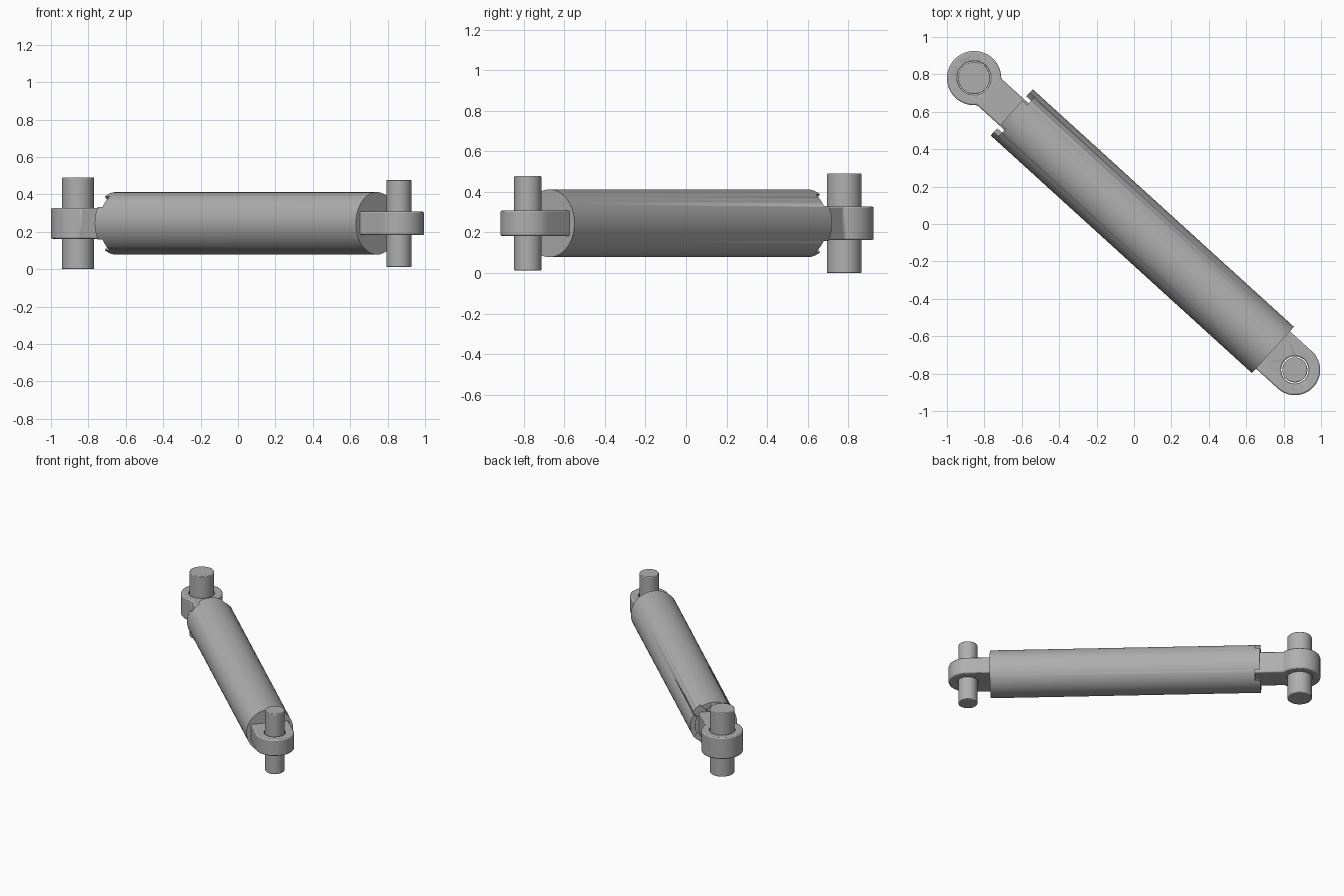
import bpy, bmesh, math
from mathutils import Matrix, Vector

cube = bpy.data.objects.get("Cube")
if cube:
    bpy.data.objects.remove(cube)

steel = bpy.data.materials.new("brushed_grey")
steel.use_nodes = True
grey = (0.43, 0.43, 0.43, 1)
steel.diffuse_color = grey
steel.node_tree.nodes["Principled BSDF"].inputs["Base Color"].default_value = grey

# Local frame: x runs from the large eye to the small eye
EYE_A, EYE_B = Vector((-0.855, 0.78, 0.245)), Vector((0.86, -0.78, 0.245))
SPAN = (EYE_B - EYE_A).length
ANGLE = math.atan2(EYE_B.y - EYE_A.y, EYE_B.x - EYE_A.x)
FRAME = Matrix.Translation(EYE_A) @ Matrix.Rotation(ANGLE, 4, 'Z')
ALONG = Matrix.Rotation(math.pi / 2, 4, 'Y')


def finish(name, bm, helper=False):
    mesh = bpy.data.meshes.new(name)
    bmesh.ops.recalc_face_normals(bm, faces=bm.faces)
    bm.to_mesh(mesh)
    bm.free()
    mesh.transform(FRAME)
    mesh.materials.append(steel)
    ob = bpy.data.objects.new(name, mesh)
    bpy.context.collection.objects.link(ob)
    ob.hide_render = helper
    if helper:
        ob.hide_set(True)
    return ob


def cylinder(name, radius, depth, matrix, helper=False):
    bm = bmesh.new()
    bmesh.ops.create_cone(bm, cap_ends=True, segments=64, radius1=radius,
                          radius2=radius, depth=depth, matrix=matrix)
    return finish(name, bm, helper)


def box(name, size, matrix):
    bm = bmesh.new()
    bmesh.ops.create_cube(bm, size=1, matrix=matrix @ Matrix.Diagonal((*size, 1)))
    return finish(name, bm, True)


def cut(ob, cutter):
    mod = ob.modifiers.new("cut", 'BOOLEAN')
    mod.operation = 'DIFFERENCE'
    mod.solver = 'EXACT'
    mod.object = cutter


def soften(ob, width):
    mod = ob.modifiers.new("bevel", 'BEVEL')
    mod.width = width
    mod.segments = 2
    mod.limit_method = 'ANGLE'
    mod.angle_limit = math.radians(40)
    bpy.ops.object.select_all(action='DESELECT')
    ob.select_set(True)
    bpy.context.view_layer.objects.active = ob
    bpy.ops.object.shade_smooth_by_angle(angle=math.radians(35))


def lug(name, x, radius, half_width, height, reach, bore):
    # Round eye with a straight shank running towards +reach or -reach
    side = math.copysign(1, reach)
    start = math.asin(min(1, half_width / radius))
    outline = []
    for i in range(49):
        a = start + (2 * math.pi - 2 * start) * i / 48
        outline.append((x + side * radius * math.cos(a), radius * math.sin(a)))
    outline += [(x + reach, -half_width), (x + reach, half_width)]
    bm = bmesh.new()
    face = bm.faces.new([bm.verts.new((px, py, -height / 2)) for px, py in outline])
    top = bmesh.ops.extrude_face_region(bm, geom=[face])["geom"]
    bmesh.ops.translate(bm, vec=(0, 0, height),
                        verts=[v for v in top if isinstance(v, bmesh.types.BMVert)])
    ob = finish(name, bm)
    cut(ob, cylinder(name + "_bore", bore, 1, Matrix.Translation((x, 0, 0)), True))
    soften(ob, 0.008)


# Barrel with a recessed, notched gland at the rod end
HEAD, TAIL = 0.272, 2.16
barrel = cylinder("barrel", 0.167, TAIL - HEAD,
                  Matrix.Translation(((HEAD + TAIL) / 2, 0, 0)) @ ALONG)
cut(barrel, cylinder("gland_recess", 0.13, 0.07,
                     Matrix.Translation((HEAD, 0, 0)) @ ALONG, True))
for i, turn in enumerate((45, -45)):
    cut(barrel, box("gland_notch_%d" % (i + 1), (0.07, 0.08, 0.5),
                    Matrix.Translation((HEAD, 0, 0))
                    @ Matrix.Rotation(math.radians(turn), 4, 'X')))
soften(barrel, 0.007)

# Rod eye and base eye
lug("rod_eye", 0, 0.145, 0.096, 0.165, 0.34, 0.089)
lug("base_eye", SPAN, 0.135, 0.135, 0.125, -0.19, 0.073)

# Hinge pins
for name, x, radius, length in (("rod_pin", 0, 0.086, 0.49),
                                ("base_pin", SPAN, 0.067, 0.466)):
    soften(cylinder(name, radius, length, Matrix.Translation((x, 0, 0))), 0.005)
